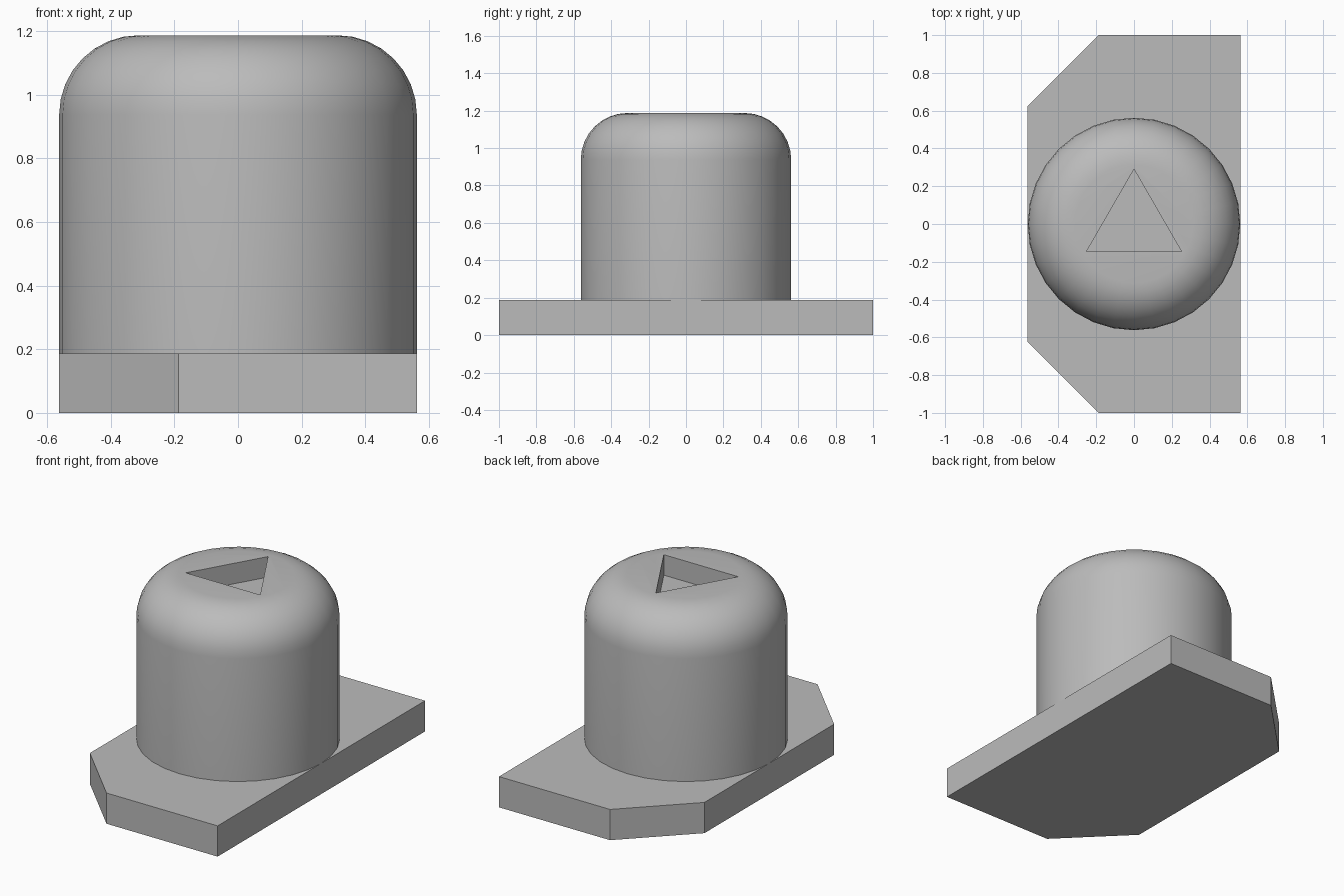
import bpy
import bmesh
from math import pi, sin, cos, radians

PLATE_H = 0.1875
RADIUS = 0.5625
FILLET = 0.25
TOP = 1.1875
POCKET_DEPTH = 0.125

cube = bpy.data.objects.get("Cube")
if cube:
    bpy.data.objects.remove(cube, do_unlink=True)

grey = bpy.data.materials.new("light grey")
grey.use_nodes = True
colour = (0.5, 0.5, 0.5, 1)
grey.diffuse_color = colour
grey.node_tree.nodes["Principled BSDF"].inputs["Base Color"].default_value = colour


def finish(name, bm):
    """Turn a bmesh into a named object in the scene."""
    bmesh.ops.recalc_face_normals(bm, faces=bm.faces)
    mesh = bpy.data.meshes.new(name)
    bm.to_mesh(mesh)
    bm.free()
    mesh.materials.append(grey)
    obj = bpy.data.objects.new(name, mesh)
    bpy.context.collection.objects.link(obj)
    return obj


def prism(name, outline, bottom, top):
    """Extrude a flat outline straight up."""
    bm = bmesh.new()
    face = bm.faces.new([bm.verts.new((x, y, bottom)) for x, y in outline])
    result = bmesh.ops.extrude_face_region(bm, geom=[face])
    verts = [v for v in result["geom"] if isinstance(v, bmesh.types.BMVert)]
    bmesh.ops.translate(bm, verts=verts, vec=(0, 0, top - bottom))
    return finish(name, bm)


def round_post(name, profile, sides):
    """Revolve a (radius, height) profile and cap both ends."""
    bm = bmesh.new()
    rings = [[bm.verts.new((r * cos(2 * pi * i / sides), r * sin(2 * pi * i / sides), z))
              for i in range(sides)] for r, z in profile]
    for low, high in zip(rings, rings[1:]):
        for i in range(sides):
            j = (i + 1) % sides
            bm.faces.new((low[i], low[j], high[j], high[i]))
    bm.faces.new(rings[0])
    bm.faces.new(rings[-1])
    return finish(name, bm)


# Base plate with two clipped corners on one long side
half = [(RADIUS, -1), (RADIUS, 1), (-0.1875, 1), (-RADIUS, 0.625)]
mirrored = [(x, -y) for x, y in reversed(half[2:])]
prism("base_plate", half + mirrored, 0, PLATE_H)

# Round post with a filleted top rim
steps = 8
rim = [(RADIUS - FILLET + FILLET * cos(a), TOP - FILLET + FILLET * sin(a))
       for a in (pi / 2 * i / steps for i in range(steps + 1))]
post = round_post("round_post", [(RADIUS, PLATE_H)] + rim, 32)

# Triangular pocket sunk into the top
corners = [(0.29 * cos(radians(a)), 0.29 * sin(radians(a))) for a in (90, 210, 330)]
cutter = prism("pocket_cutter", corners, TOP - POCKET_DEPTH, TOP + 0.1)
cutter.hide_render = True
cut = post.modifiers.new("pocket", "BOOLEAN")
cut.operation = "DIFFERENCE"
cut.solver = "EXACT"
cut.object = cutter
bpy.context.view_layer.objects.active = post
bpy.ops.object.select_all(action="DESELECT")
post.select_set(True)
bpy.ops.object.modifier_apply(modifier=cut.name)
bpy.data.objects.remove(cutter, do_unlink=True)
bpy.ops.object.shade_smooth_by_angle(angle=radians(30))
